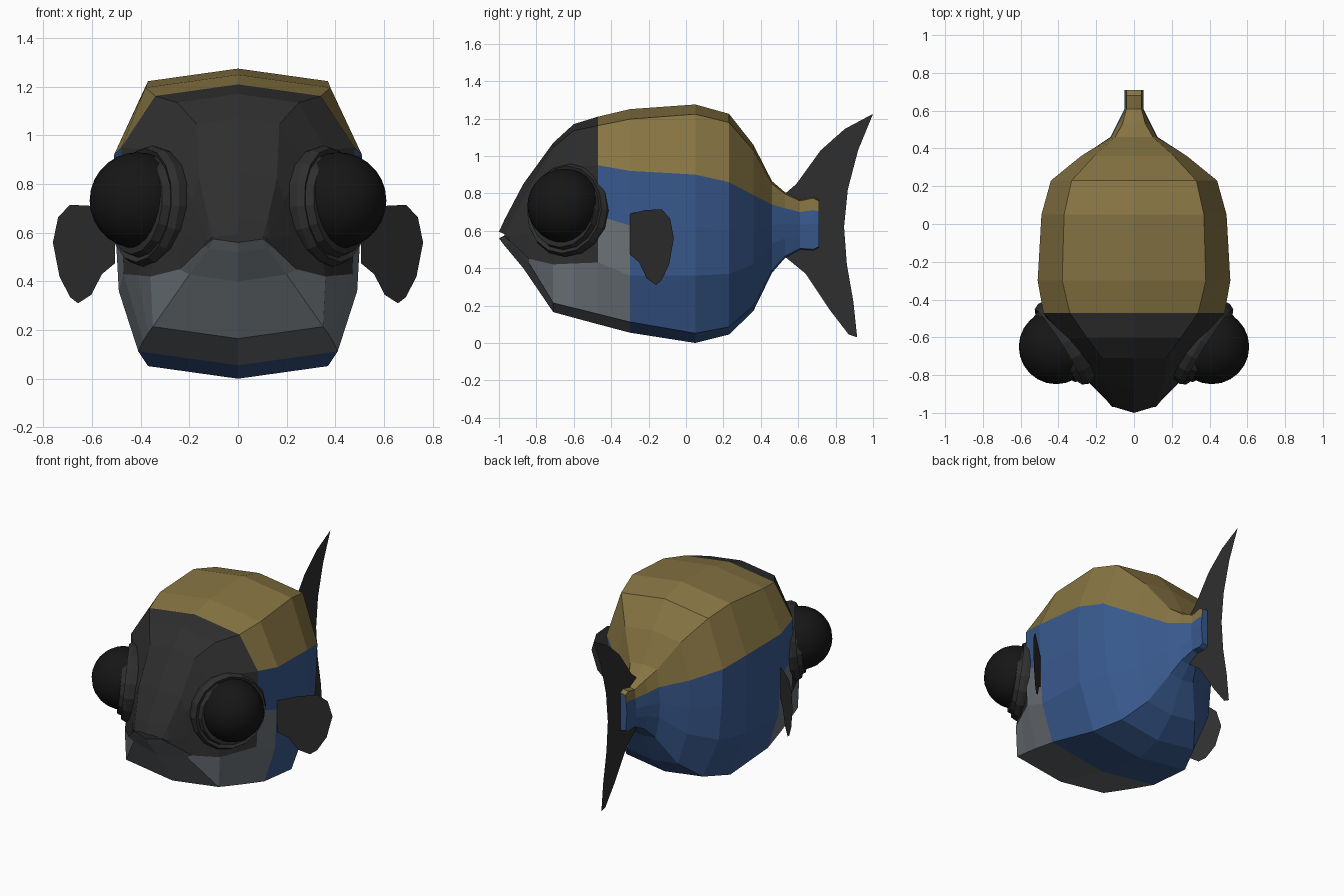
import bpy, bmesh
from math import sin, cos, tau
from mathutils import Vector

if "Cube" in bpy.data.objects:
    bpy.data.objects.remove(bpy.data.objects["Cube"])


def material(name, rgb):
    m = bpy.data.materials.new(name)
    m.diffuse_color = (*rgb, 1)
    m.use_nodes = True
    m.node_tree.nodes["Principled BSDF"].inputs["Base Color"].default_value = m.diffuse_color
    return m


GOLD = material("gold", (0.24, 0.175, 0.055))
BLUE = material("blue", (0.04, 0.10, 0.27))
DARK = material("dark", (0.028, 0.028, 0.028))
SLATE = material("slate", (0.15, 0.17, 0.19))
EYE = material("eye_black", (0.008, 0.008, 0.008))


def make_object(name, bm, mats):
    bmesh.ops.recalc_face_normals(bm, faces=bm.faces)
    me = bpy.data.meshes.new(name)
    bm.to_mesh(me)
    bm.free()
    for m in mats:
        me.materials.append(m)
    ob = bpy.data.objects.new(name, me)
    bpy.context.collection.objects.link(ob)
    return ob


def loft(bm, rings):
    """Bridge closed rings; yields (ring index, side index, face)."""
    rows = [[bm.verts.new(p) for p in r] for r in rings]
    n = len(rows[0])
    for i in range(len(rows) - 1):
        for j in range(n):
            k = (j + 1) % n
            f = bm.faces.new((rows[i][j], rows[i][k], rows[i + 1][k], rows[i + 1][j]))
            yield i, j, f
    for i, r in ((-1, rows[0]), (len(rows), rows[-1])):
        yield i, 0, bm.faces.new(r)


# Body stations: y, top z, shoulder x, stripe z, stripe x, jaw-line z, jaw-line x, belly z, belly x
STATIONS = [
    (-1.00, .595, .10, .580, .11, .570, .11, .560, .10),
    (-0.97, .660, .12, .600, .13, .545, .14, .520, .12),
    (-0.87, .850, .16, .730, .19, .450, .24, .400, .20),
    (-0.71, 1.07, .17, .900, .27, .420, .36, .165, .35),
    (-0.60, 1.17, .25, .940, .36, .425, .41, .135, .37),
    (-0.47, 1.21, .34, .950, .48, .430, .47, .100, .39),
    (-0.30, 1.25, .38, .920, .51, .360, .49, .055, .41),
    (0.05, 1.275, .37, .900, .49, .360, .48, .000, .37),
    (0.23, 1.225, .33, .860, .44, .370, .41, .045, .29),
    (0.36, 1.06, .21, .790, .28, .420, .26, .170, .19),
    (0.46, .865, .10, .740, .12, .530, .12, .375, .09),
    (0.53, .805, .06, .720, .085, .560, .085, .455, .06),
    (0.61, .765, .04, .700, .045, .570, .045, .500, .04),
    (0.68, .780, .04, .710, .045, .570, .045, .495, .04),
    (0.71, .765, .04, .705, .045, .570, .045, .510, .04),
]


def section(y, zt, wt, zg, wg, zl, wl, zb, wb):
    half = [(0, zt), (wt, zt - .14 * wt), (wg, zg),
            ((wg + wl) / 2 + .005, zl + .48 * (zg - zl)),
            (wl, zl), (wb, zb + .14 * wb), (0, zb)]
    ring = half + [(-x, z) for x, z in half[5:0:-1]]
    sweep = .03 if y < -.8 else 0
    return [(x, y + (sweep if x else 0), z) for x, z in ring]


bm = bmesh.new()
for i, j, f in loft(bm, [section(*s) for s in STATIONS]):
    band = j if j < 6 else 11 - j
    if i < 5:
        f.material_index = 2 if band < 4 else 3
    elif i == 5:
        f.material_index = (0, 0, 1, 3, 3, 3)[band]
    else:
        f.material_index = 0 if band < 2 and i < len(STATIONS) else 1
make_object("body", bm, [GOLD, BLUE, DARK, SLATE])


def fin(name, pts):
    bm = bmesh.new()
    bm.faces.new([bm.verts.new(p) for p in pts])
    make_object(name, bm, [DARK])


# Tail fin: flat crescent on the centre plane
TAIL = [(.52, .79), (.59, .85), (.72, 1.03), (.85, 1.145), (1, 1.225), (.92, 1.03),
        (.865, .82), (.845, .62), (.86, .42), (.895, .22), (.915, .03), (.87, .045),
        (.77, .175), (.64, .37), (.53, .46)]
fin("tail_fin", [(0, y, z) for y, z in TAIL])

# Side fins and eyes, one pair each
SIDE = [(-.30, .69), (-.22, .71), (-.13, .715), (-.085, .665), (-.065, .56), (-.09, .42),
        (-.13, .335), (-.16, .31), (-.21, .345), (-.25, .43), (-.30, .475)]
RIM = [(.225, -.09), (.245, -.04), (.25, .0), (.235, .03), (.215, .02), (.205, .055), (.17, .06)]
for side, s in (("right", 1), ("left", -1)):
    fin(side + "_side_fin", [(s * (.505 + 1.09 * (y + .3)), y, z) for y, z in SIDE])

    # Eye rim: faceted ring turned around the outward-facing axis
    axis = Vector((s * .84, -.53, .1)).normalized()
    u = axis.cross(Vector((0, 0, 1))).normalized()
    v = axis.cross(u)
    c = Vector((s * .375, -.635, .71))
    bm = bmesh.new()
    for _ in loft(bm, [[c + axis * h + r * (u * cos(tau * k / 16) + v * sin(tau * k / 16))
                        for k in range(16)] for r, h in RIM]):
        pass
    make_object(side + "_eye_rim", bm, [DARK])

    # Eyeball
    bpy.ops.mesh.primitive_uv_sphere_add(segments=24, ring_count=14, radius=.198,
                                         location=(s * .412, -.65, .733))
    eye = bpy.context.object
    eye.name = side + "_eye"
    eye.data.materials.append(EYE)
    bpy.ops.object.shade_smooth()
